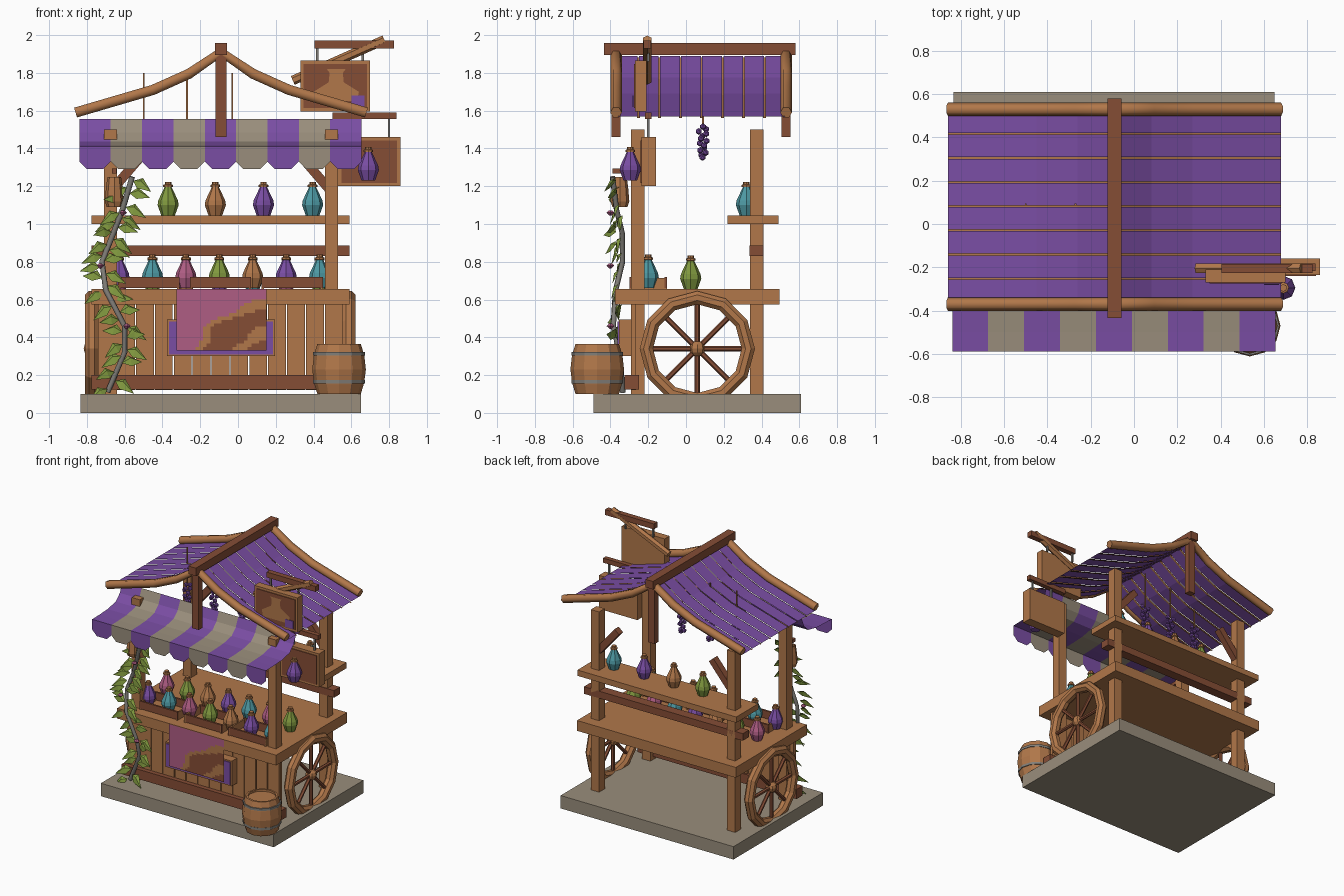
import bpy, bmesh, math, random
from mathutils import Vector, Matrix

if "Cube" in bpy.data.objects:
    bpy.data.objects.remove(bpy.data.objects["Cube"])
random.seed(4)
CX = -0.09  # centre line of the stall


def material(name, r, g, b):
    m = bpy.data.materials.new(name)
    m.use_nodes = True
    m.diffuse_color = (r, g, b, 1)
    m.node_tree.nodes["Principled BSDF"].inputs["Base Color"].default_value = (r, g, b, 1)
    return m


WOOD = material("light wood", .44, .185, .068)
DARK = material("dark wood", .235, .075, .036)
PURPLE = material("purple", .195, .075, .37)
STONE = material("stone canvas", .32, .27, .2)
GREEN = material("leaf green", .22, .32, .05)
TEAL = material("teal", .075, .32, .37)
PINK = material("pink", .43, .11, .23)
METAL = material("grey metal", .22, .21, .19)


def finish(name, bm, *mats):
    me = bpy.data.meshes.new(name)
    bm.normal_update()
    bm.to_mesh(me)
    bm.free()
    for m in mats:
        me.materials.append(m)
    ob = bpy.data.objects.new(name, me)
    bpy.context.collection.objects.link(ob)
    return ob


def box(name, xs, ys, zs, mat):
    bm = bmesh.new()
    bmesh.ops.create_cube(bm, size=1)
    for v in bm.verts:
        v.co = [(a + b) / 2 + c * (b - a) for (a, b), c in zip((xs, ys, zs), v.co)]
    return finish(name, bm, mat)


def beam(name, a, b, w, mat, sides=4):
    a, b = Vector(a), Vector(b)
    bm = bmesh.new()
    q = (b - a).to_track_quat('Z', 'Y').to_matrix().to_4x4()
    turn = Matrix.Rotation(math.pi / 4, 4, 'Z') if sides == 4 else Matrix()
    r = w / math.sqrt(2) if sides == 4 else w / 2
    bmesh.ops.create_cone(bm, cap_ends=True, segments=sides, radius1=r, radius2=r,
                          depth=(b - a).length, matrix=Matrix.Translation((a + b) / 2) @ q @ turn)
    return finish(name, bm, mat)


def lathe(name, at, profile, mats, sides=8, pick=lambda i: 0):
    bm = bmesh.new()
    rings = [[bm.verts.new((at[0] + r * math.cos(k * math.tau / sides),
                            at[1] + r * math.sin(k * math.tau / sides), at[2] + z))
              for k in range(sides)] for r, z in profile]
    for i, (lo, hi) in enumerate(zip(rings, rings[1:])):
        for k in range(sides):
            n = (k + 1) % sides
            bm.faces.new((lo[k], lo[n], hi[n], hi[k])).material_index = pick(i)
    bm.faces.new(rings[0][::-1])
    bm.faces.new(rings[-1]).material_index = pick(len(rings) - 2)
    return finish(name, bm, *mats)


def log(name, points, r, mat):
    cu = bpy.data.curves.new(name, 'CURVE')
    cu.dimensions = '3D'
    cu.bevel_depth, cu.bevel_resolution, cu.use_fill_caps = r, 1, True
    sp = cu.splines.new('POLY')
    sp.points.add(len(points) - 1)
    for p, co in zip(sp.points, points):
        p.co = (*co, 1)
    cu.materials.append(mat)
    ob = bpy.data.objects.new(name, cu)
    bpy.context.collection.objects.link(ob)
    return ob


def sheet(name, rows, mat):
    bm = bmesh.new()
    vs = [[bm.verts.new(p) for p in row] for row in rows]
    for a, b in zip(vs, vs[1:]):
        for i in range(len(a) - 1):
            bm.faces.new((a[i], a[i + 1], b[i + 1], b[i]))
    return finish(name, bm, mat)


def bottle(name, x, y, z, mat):
    lathe(name, (x, y, z), [(.036, 0), (.056, .055), (.052, .08), (.026, .135), (.019, .15),
                            (.026, .152), (.026, .162), (.017, .165), (.017, .178)],
          (mat, WOOD), pick=lambda i: int(i > 3))


# Base, posts, counter and shelves
box("base_slab", (-.835, .65), (-.49, .61), (0, .1), STONE)
for side, x in (("left", .495), ("right", -.675)):
    for end, y in (("front", -.255), ("back", .375)):
        box(f"{end}_{side}_post", (x - .035, x + .035), (y - .035, y + .035), (.1, 1.5), WOOD)
    s = 1 if x > 0 else -1
    beam(f"{side}_brace", (x, .375, 1.17), (x - s * .18, .375, 1.38), .05, DARK)
FULL = (-.775, .59)
box("counter_top", FULL, (-.375, .495), (.575, .655), WOOD)
box("back_shelf", FULL, (.22, .49), (1, 1.045), WOOD)
box("back_rail", FULL, (.335, .41), (.83, .885), DARK)
box("front_sill", FULL, (-.325, -.25), (.125, .2), DARK)
for i in range(13):
    x = -.74 + i * .1
    box("front_plank", (x, x + .094), (-.29, -.265 - .008 * (i % 2)), (.12, .58), WOOD)

# Wheels
for x in (-.775, .587):
    bm = bmesh.new()
    for k in range(12):
        ring = [[], []]
        for e in (0, 1):
            t = (k + e) * math.tau / 12
            for j in range(8):
                u = j * math.tau / 8 + math.pi / 8
                r = .27 + .038 * math.cos(u)
                ring[e].append(bm.verts.new((x + .038 * math.sin(u), .06 + r * math.cos(t), .34 + r * math.sin(t))))
        for j in range(8):
            n = (j + 1) % 8
            bm.faces.new((ring[0][j], ring[0][n], ring[1][n], ring[1][j]))
    bmesh.ops.remove_doubles(bm, verts=bm.verts, dist=.0005)
    bmesh.ops.recalc_face_normals(bm, faces=bm.faces)
    finish("wheel_rim", bm, WOOD)
    for k in range(8):
        t = k * math.tau / 8
        beam("wheel_spoke", (x, .06, .34), (x, .06 + .25 * math.cos(t), .34 + .25 * math.sin(t)), .028, DARK, 6)
    bm = bmesh.new()
    bmesh.ops.create_uvsphere(bm, u_segments=8, v_segments=6, radius=.042,
                              matrix=Matrix.Translation((x, .06, .34)))
    finish("wheel_hub", bm, WOOD)

# Roof: ridge, king posts, bent rafters and cloth strips
box("ridge_beam", (CX - .032, CX + .032), (-.435, .58), (1.895, 1.957), DARK)
SLOPE = [(.77, 1.58), (.36, 1.7), (.17, 1.785), (0, 1.9)]
PATH = [(CX - d, z) for d, z in SLOPE] + [(CX + d, z) for d, z in SLOPE[-2::-1]]
for y in (-.37, .53):
    box("king_post", (CX - .028, CX + .028), (y - .024, y + .024), (1.46, 1.9), DARK)
    log("rafter", [(x, y, z + .01) for x, z in PATH], .031, WOOD)
for i in range(8):
    y = -.36 + i * .1115
    sheet("roof_strip", [[(x, y + e, z - .01) for x, z in PATH] for e in (0, .104)], PURPLE)
    if i:
        sheet("roof_batten", [[(x, y + e, z - .018) for x, z in PATH] for e in (-.012, .004)], WOOD)

# Striped awning with cut-corner valance
DROP = [(-.22, 1.555), (-.25, 1.485), (-.3, 1.437), (-.4, 1.417), (-.5, 1.412), (-.59, 1.41), (-.59, 1.33)]
for i in range(9):
    a = -.84 + i * .166
    b = a + .166
    rows = [[(a, y, z), (b, y, z)] for y, z in DROP] + [[(a + .04, -.59, 1.29), (b - .04, -.59, 1.29)]]
    sheet("awning_stripe", rows, STONE if i % 2 else PURPLE)

# Goods: bottles, crates
for x, m in zip((-.37, -.12, .135, .395), (GREEN, WOOD, PURPLE, TEAL)):
    bottle("shelf_bottle", x, .32, 1.045, m)
COLOURS = [PURPLE, TEAL, PINK, GREEN, WOOD]
for i in range(7):
    x = -.63 + i * .177
    bottle("front_bottle", x, -.2, .66, COLOURS[i % 5])
    bottle("back_bottle", x, .025, .655, COLOURS[(i + 2) % 5])
for x in (-.635, -.255, .125):
    for y in (-.3, -.115):
        box("crate_board", (x, x + .325), (y, y + .015), (.66, .72), DARK)
    for e in (0, .313):
        box("crate_end", (x + e, x + e + .012), (-.3, -.1), (.655, .715), WOOD)

# Counter cloth and framed board behind it
box("notice_board", (-.375, .195), (-.355, -.29), (.3, .495), WOOD)
box("notice_panel", (-.365, .185), (-.362, -.355), (.31, .485), PURPLE)
bm = bmesh.new()
bmesh.ops.create_grid(bm, x_segments=24, y_segments=18, size=.5)
for f in bm.faces:
    c = f.calc_center_median()
    r = math.hypot(c.x - .62, c.y + .62) + .04 * math.sin(c.y * 14)
    f.material_index = 0 if r > .93 else 1 if r > .84 or .36 < r < .5 else 2
for v in bm.verts:
    v.co = (-.0875 + v.co.x * .475, -.383, .4925 + v.co.y * .325)
finish("counter_cloth", bm, PINK, WOOD, DARK)

# Barrel
lathe("barrel", (.535, -.47, .1), [(.115, 0), (.13, .05), (.134, .068), (.142, .13), (.134, .2), (.13, .217),
                                 (.115, .265), (.1, .265), (.1, .25)], (WOOD,), 12)
for z in (.155, .305):
    lathe("barrel_hoop", (.535, -.47, z), [(.137, 0), (.137, .018)], (METAL,), 12)

# Hanging signs on arms
def sign(name, xs, ys, zs):
    box(name + "_frame", xs, ys, zs, WOOD)
    box(name + "_panel", (xs[0] + .018, xs[1] - .018), (ys[0] - .006, ys[0]), (zs[0] + .018, zs[1] - .018), DARK)


sign("upper_sign", (.33, .7), (-.27, -.21), (1.595, 1.865))
sign("lower_sign", (.53, .86), (-.235, -.16), (1.2, 1.46))
beam("upper_arm", (.405, -.205, 1.95), (.825, -.205, 1.95), .042, DARK)
beam("arm_strut", (.29, -.205, 1.76), (.775, -.205, 1.975), .05, WOOD, 6)
beam("lower_arm", (.5, -.2, 1.573), (.84, -.2, 1.573), .036, DARK)
for x, z in ((.42, 1.86), (.66, 1.86), (.62, 1.455), (.8, 1.455)):
    beam("sign_hanger", (x, -.2, z), (x, -.2, z + .1), .012, METAL)
half = [(.11, 1.65), (.12, 1.7), (.04, 1.75), (.035, 1.8), (.05, 1.82)]
bm = bmesh.new()
bm.faces.new([bm.verts.new((.52 + s * d, -.279, z)) for s, pts in ((1, half), (-1, half[::-1])) for d, z in pts])
finish("painted_flask", bm, WOOD)
box("painted_patch", (.6, .67), (-.282, -.277), (1.62, 1.68), PURPLE)
bottle("sign_bottle", .69, -.295, 1.23, PURPLE)

# Hanging tankard on the post
lathe("tankard", (-.655, -.35, 1.09), [(.04, 0), (.05, .03), (.044, .1), (.036, .16), (.03, .16), (.03, .14)], (WOOD,))
beam("tankard_peg", (-.655, -.39, 1.28), (-.655, -.28, 1.28), .026, DARK)

# Grape bunches under the roof
for x in (-.03, -.27, -.5):
    bm = bmesh.new()
    for k in range(14):
        r, t = .024 * (1 - k / 30), k * 2.4
        p = (x + r * math.cos(t), .09 + r * math.sin(t), 1.515 - k * .0125)
        bmesh.ops.create_icosphere(bm, subdivisions=1, radius=.018, matrix=Matrix.Translation(p))
    finish("grape_bunch", bm, PURPLE)
    beam("grape_stem", (x, .09, 1.52), (x, .09, 1.8), .008, WOOD)

# Climbing vine with folded leaves and small flowers
STEM = [(-.69, .11), (-.6, .32), (-.6, .46), (-.7, .65), (-.72, .8), (-.66, .95), (-.61, 1.08), (-.56, 1.25)]
log("vine_stem", [(x, -.36 + .03 * math.sin(z * 9), z) for x, z in STEM], .015, METAL)
bm = bmesh.new()
for k in range(34):
    f = (k + .5) / 34 * (len(STEM) - 1)
    i = int(f)
    (x0, z0), (x1, z1) = STEM[i], STEM[i + 1]
    p = Vector((x0 + (x1 - x0) * (f - i), -.365, z0 + (z1 - z0) * (f - i)))
    s = 1 if k % 2 else -1
    d = Vector((s, random.uniform(-.6, .3), random.uniform(-.6, .5))).normalized()
    w = d.cross(Vector((0, -1, .5))).normalized()
    sag = Vector((0, -.012, -.025))
    root, tip, mid = p + d * .012, p + d * .125 + sag, p + d * .06 + Vector((0, -.01, .014))
    a, m, t = bm.verts.new(root), bm.verts.new(mid), bm.verts.new(tip)
    for e in (-1, 1):
        edge = bm.verts.new(p + d * .055 + w * e * .034)
        bm.faces.new((a, m, edge))
        bm.faces.new((m, t, edge))
finish("vine_leaves", bm, GREEN)
for x, z in ((-.59, .46), (-.73, .78), (-.61, 1.06)):
    lathe("vine_flower", (x, -.4, z), [(.006, -.015), (.022, 0), (.008, .012)], (PINK,), 5)
